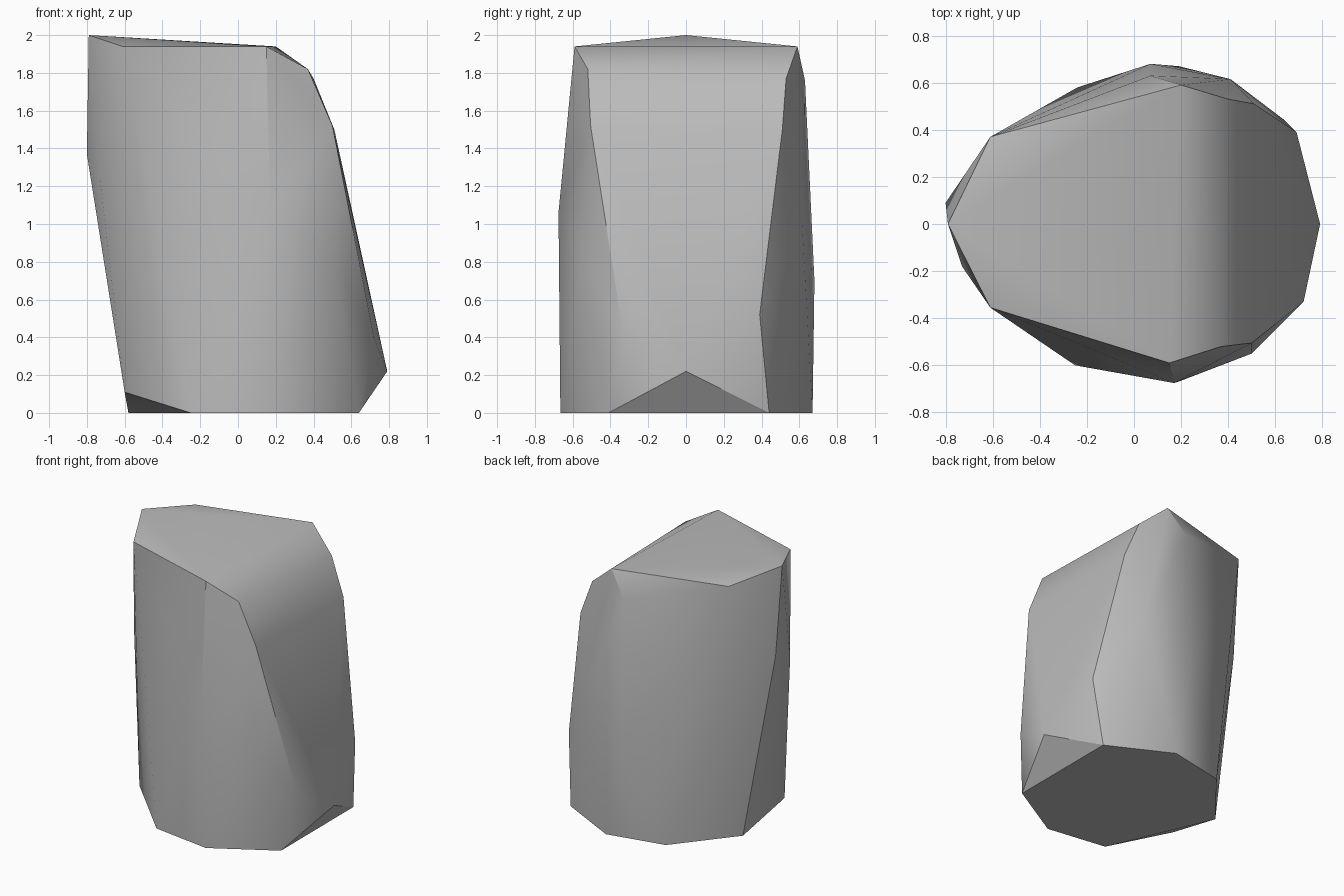
import bpy
import bmesh
import math

# Remove the default object
default_cube = bpy.data.objects.get("Cube")
if default_cube:
    bpy.data.objects.remove(default_cube, do_unlink=True)


def make_material(name, colour):
    material = bpy.data.materials.new(name)
    material.use_nodes = True
    material.diffuse_color = colour
    shader = next(node for node in material.node_tree.nodes if node.type == "BSDF_PRINCIPLED")
    shader.inputs["Base Color"].default_value = colour
    return material


def make_hull(name, corners, material, sharp_angle):
    """Wrap a convex skin around the corners and smooth its shallow edges."""
    mesh = bpy.data.meshes.new(name)
    shape = bmesh.new()
    for corner in corners:
        shape.verts.new(corner)
    bmesh.ops.convex_hull(shape, input=shape.verts, use_existing_faces=False)
    loose = [vert for vert in shape.verts if not vert.link_faces]
    bmesh.ops.delete(shape, geom=loose, context="VERTS")
    bmesh.ops.recalc_face_normals(shape, faces=shape.faces)
    shape.to_mesh(mesh)
    shape.free()
    mesh.materials.append(material)
    hull = bpy.data.objects.new(name, mesh)
    bpy.context.collection.objects.link(hull)
    bpy.ops.object.select_all(action="DESELECT")
    hull.select_set(True)
    bpy.context.view_layer.objects.active = hull
    bpy.ops.object.shade_smooth_by_angle(angle=math.radians(sharp_angle))
    return hull


# Flat base outline
base = [(x, y, 0) for x, y in (
    (.64, -.41), (.64, .44), (.19, .67), (-.24, .58),
    (-.58, .16), (-.25, -.6), (.2, -.665))]

# Low chips around the foot
foot = [(.79, 0, .22), (.72, -.33, .4), (.69, .39, .52), (-.6, -.3, .11)]

# Swelling of the sides
sides = [(.5, -.55, .8), (.17, -.675, 1.06), (-.73, -.18, 1.23),
         (-.8, .09, 1.37), (.07, .68, .7), (.41, .615, 1)]

# Bevelled shoulder
shoulder = [(.5, -.505, 1.52), (.37, -.52, 1.82), (.51, .51, 1.5),
            (.4, .53, 1.77), (.07, .63, 1.76)]

# Sloping crown
crown = [(-.79, 0, 2), (-.61, -.355, 1.94), (.15, -.59, 1.94),
         (.2, .59, 1.94), (-.61, .37, 1.94)]

stone_grey = make_material("stone grey", (.5, .5, .5, 1))
make_hull("boulder", base + foot + sides + shoulder + crown, stone_grey, 30)
